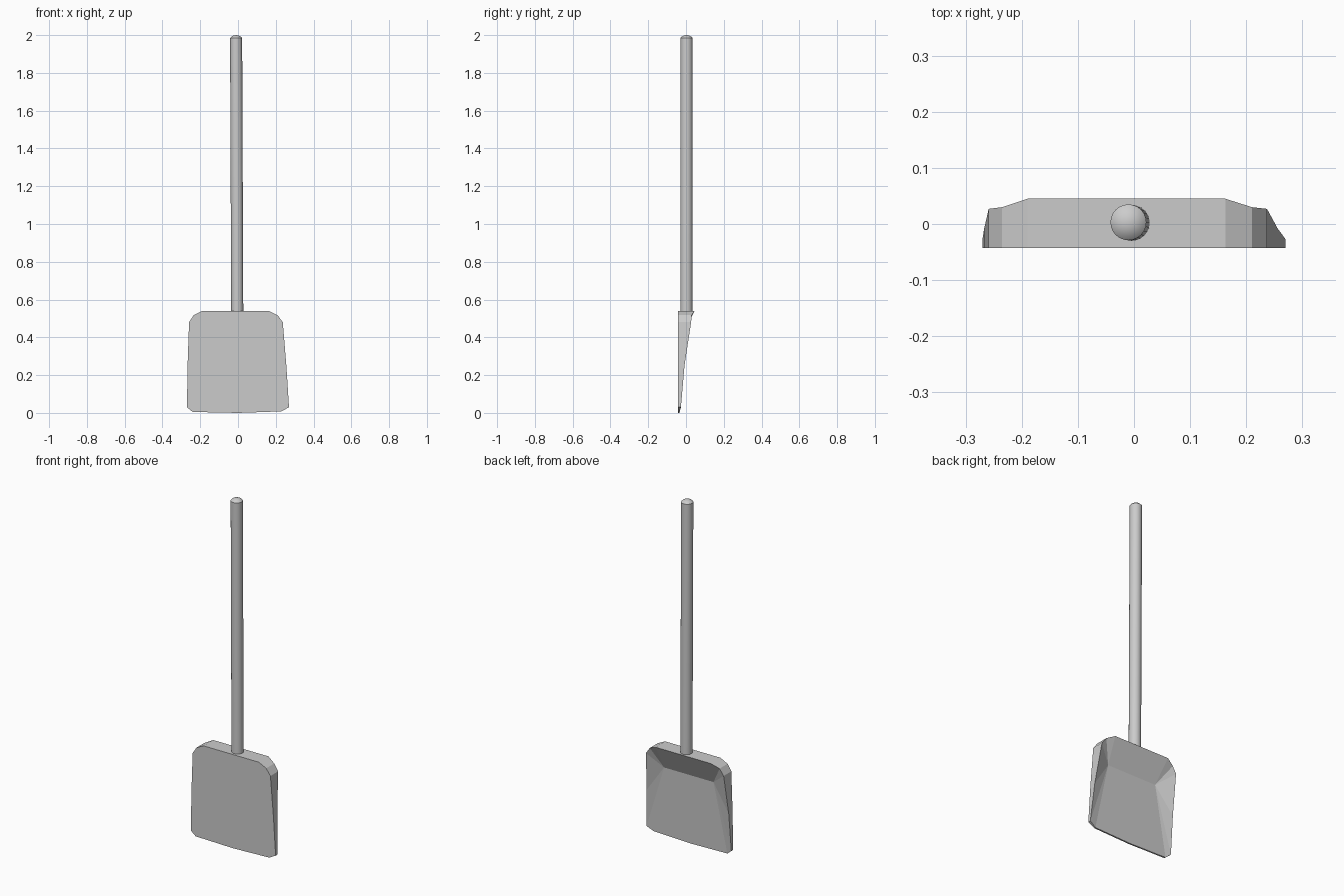
import bpy, bmesh, math
from mathutils import Vector

cube = bpy.data.objects.get("Cube")
if cube:
    bpy.data.objects.remove(cube, do_unlink=True)

grey = bpy.data.materials.new("plain grey")
colour = (0.6, 0.6, 0.6, 1)
grey.diffuse_color = colour
grey.use_nodes = True
grey.node_tree.nodes["Principled BSDF"].inputs["Base Color"].default_value = colour


def make_object(name, bm):
    bmesh.ops.recalc_face_normals(bm, faces=bm.faces)
    mesh = bpy.data.meshes.new(name)
    bm.to_mesh(mesh)
    bm.free()
    mesh.materials.append(grey)
    obj = bpy.data.objects.new(name, mesh)
    bpy.context.collection.objects.link(obj)
    return obj


# Blade: flat front, raised rim that deepens upwards, sloping hollow behind
FRONT = -0.043
right_side = [(0.23, 0.008, -0.034), (0.27, 0.03, -0.027), (0.256, 0.25, -0.008),
              (0.237, 0.48, 0.027), (0.21, 0.517, 0.03), (0.163, 0.54, 0.045)]
left_side = [(-0.24, 0.005, -0.034), (-0.27, 0.03, -0.027), (-0.267, 0.25, -0.008),
             (-0.259, 0.48, 0.027), (-0.235, 0.517, 0.03), (-0.19, 0.54, 0.045)]
outline = right_side + left_side[::-1] + [(0, 0, -0.034)]

bm = bmesh.new()
front = [bm.verts.new((x, FRONT, z)) for x, z, y in outline]
rim = [bm.verts.new((x, y, z)) for x, z, y in outline]
floor_right = bm.verts.new((0.155, -0.022, 0.4))
floor_left = bm.verts.new((-0.16, -0.022, 0.4))
bm.faces.new(front)
count = len(outline)
for i in range(count):
    j = (i + 1) % count
    bm.faces.new((front[i], front[j], rim[j], rim[i]))

# Side walls fan out from the upper corners of the hollow
half = len(right_side)
for i in range(half - 1):
    bm.faces.new((rim[i], rim[i + 1], floor_right))
    bm.faces.new((rim[half + i], rim[half + i + 1], floor_left))
bm.faces.new((rim[half - 1], rim[half], floor_left, floor_right))
bm.faces.new((floor_right, floor_left, rim[2 * half - 1], rim[-1], rim[0]))
make_object("blade", bm)

# Handle: slightly leaning round pole with a shallow domed end
bm = bmesh.new()
SIDES = 24
bottom, top = Vector((-0.004, 0.002, 0.53)), Vector((-0.01, 0.003, 1.985))
sections = [(bottom, 0.032), (top, 0.032),
            (top + Vector((0, 0, 0.008)), 0.024),
            (top + Vector((0, 0, 0.013)), 0.012)]
rings = []
for centre, radius in sections:
    rings.append([bm.verts.new(centre + radius * Vector((math.cos(a), math.sin(a), 0)))
                  for a in (math.tau * k / SIDES for k in range(SIDES))])
for low, high in zip(rings, rings[1:]):
    for k in range(SIDES):
        n = (k + 1) % SIDES
        bm.faces.new((low[k], low[n], high[n], high[k]))
tip = bm.verts.new(top + Vector((0, 0, 0.015)))
for k in range(SIDES):
    bm.faces.new((rings[-1][k], rings[-1][(k + 1) % SIDES], tip))
bm.faces.new(rings[0])
handle = make_object("handle", bm)

bpy.ops.object.select_all(action="DESELECT")
handle.select_set(True)
bpy.context.view_layer.objects.active = handle
bpy.ops.object.shade_smooth_by_angle(angle=math.radians(30))
